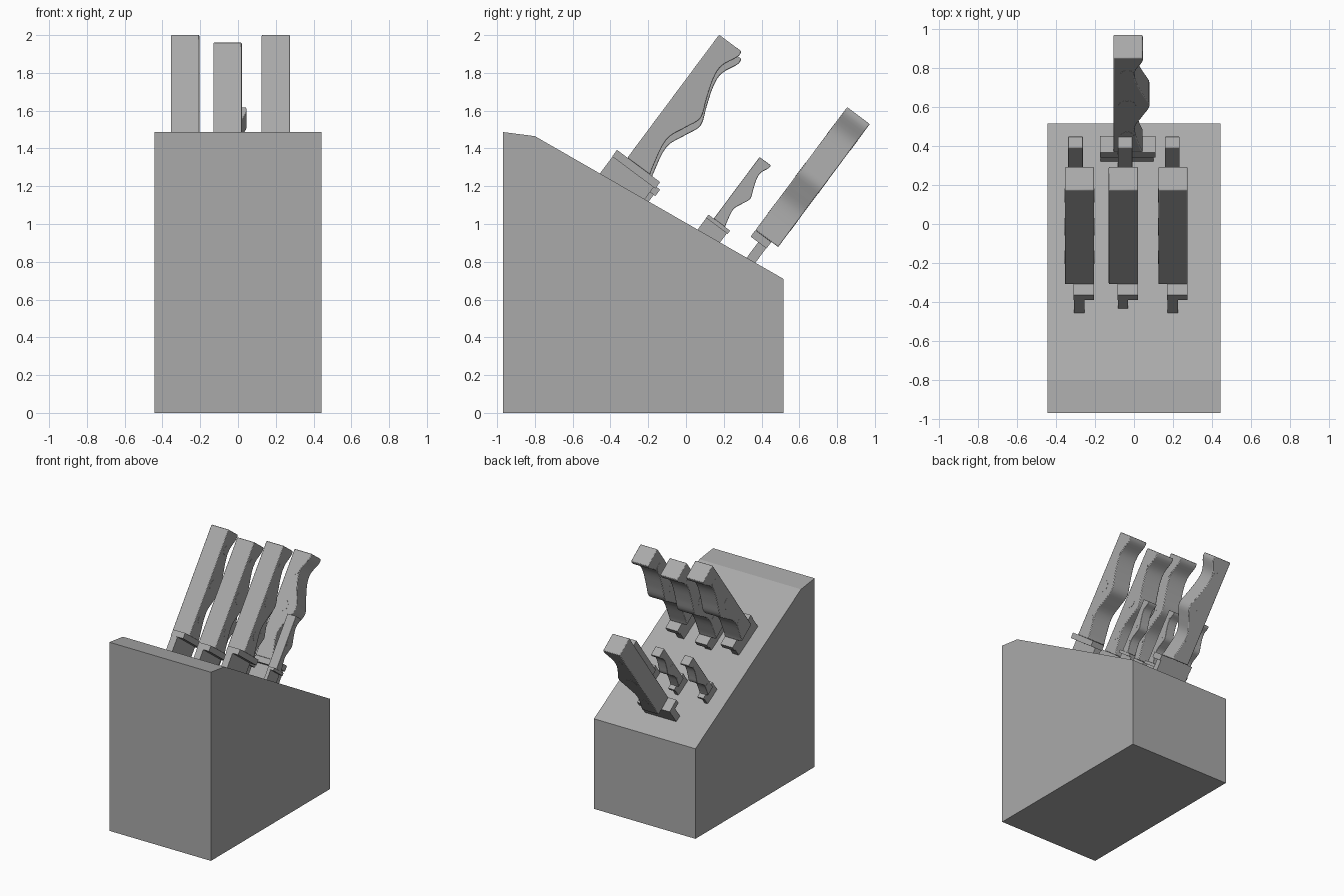
import bpy, bmesh, math
from mathutils import Matrix, Vector

cube = bpy.data.objects.get("Cube")
if cube:
    bpy.data.objects.remove(cube)

GREY = (0.4, 0.4, 0.4, 1)
mat = bpy.data.materials.new("plain grey")
mat.use_nodes = True
mat.diffuse_color = GREY
mat.node_tree.nodes["Principled BSDF"].inputs["Base Color"].default_value = GREY


def prism(name, profile, x0, x1):
    """Mesh made by extruding a (y, z) profile from x0 to x1."""
    bm = bmesh.new()
    face = bm.faces.new([bm.verts.new((x0, y, z)) for y, z in profile])
    side = bmesh.ops.extrude_face_region(bm, geom=[face])["geom"]
    bmesh.ops.translate(bm, vec=(x1 - x0, 0, 0),
                        verts=[v for v in side if isinstance(v, bmesh.types.BMVert)])
    bmesh.ops.recalc_face_normals(bm, faces=bm.faces)
    mesh = bpy.data.meshes.new(name)
    bm.to_mesh(mesh)
    bm.free()
    mesh.materials.append(mat)
    return mesh


def place(name, mesh, matrix=Matrix(), bevel=0, smooth=False):
    obj = bpy.data.objects.new(name, mesh)
    bpy.context.collection.objects.link(obj)
    obj.matrix_world = matrix
    if bevel:
        mod = obj.modifiers.new("soft edges", "BEVEL")
        mod.width, mod.segments = bevel, 2
        mod.limit_method, mod.angle_limit = "ANGLE", math.radians(50)
    if smooth:
        bpy.ops.object.select_all(action="DESELECT")
        obj.select_set(True)
        bpy.context.view_layer.objects.active = obj
        bpy.ops.object.shade_smooth_by_angle(angle=math.radians(35))
    return obj


def spline(pts, steps=4):
    """Smooth curve through the points."""
    pts = [Vector(p) for p in pts]
    ext = [pts[0]] + pts + [pts[-1]]
    out = []
    for a, b, c, d in zip(ext, ext[1:], ext[2:], ext[3:]):
        for i in range(steps):
            t = i / steps
            out.append(0.5 * (2 * b + (c - a) * t + (2 * a - 5 * b + 4 * c - d) * t * t
                              + (3 * b - a - 3 * c + d) * t ** 3))
    return out + [pts[-1]]


def box(y0, y1, z0, z1):
    return [(y0, z0), (y1, z0), (y1, z1), (y0, z1)]


def circle(y, z, r, n=20):
    return [(y + r * math.cos(i * math.tau / n), z + r * math.sin(i * math.tau / n))
            for i in range(n)]


# Block with a sloping top
place("block", prism("block", [(-0.97, 0), (0.515, 0), (0.515, 0.71),
                               (-0.8, 1.465), (-0.97, 1.487)], -0.443, 0.443))

# Knife parts: x is thickness, y runs from spine to grip, z runs along the handle
WIDTH = 0.15
grip = spline([(0.15, 0), (0.135, 0.05), (0.108, 0.2), (0.15, 0.31), (0.185, 0.4),
               (0.15, 0.5), (0.114, 0.61), (0.11, 0.69), (0.148, 0.775), (0.148, 0.812)])
handle = prism("handle", [(0, 0)] + [tuple(p) for p in grip] + [(0, 0.812)], 0, WIDTH)
collar = prism("collar", box(-0.069, 0.216, -0.043, 0), 0.045, WIDTH)
tang = prism("tang", box(-0.067, 0.205, -0.3, -0.043), 0.047, 0.1)
rivets = [prism("rivet", circle(0.07, z, r), -0.001, WIDTH + 0.001)
          for z, r in ((0.14, 0.035), (0.4, 0.045), (0.67, 0.035))]


def knife(name, origin, scale=1, turn=0):
    m = (Matrix.Translation(origin) @ Matrix.Rotation(math.radians(-36.7), 4, "X")
         @ Matrix.Rotation(turn, 4, "Z") @ Matrix.Scale(scale, 4))
    place(name + "_handle", handle, m, bevel=0.008, smooth=True)
    place(name + "_collar", collar, m)
    place(name + "_tang", tang, m)
    for i, r in enumerate(rivets):
        place(f"{name}_rivet_{i + 1}", r, m)


# Upper row of large knives, the middle one seated lower
for side, x, drop in (("right", -0.355, 0), ("middle", -0.13, 0.04), ("left", 0.125, 0)):
    knife("large_knife_" + side, (x, -0.31, 1.351 - drop))

# Row of small knives
for side, x in (("right", -0.338), ("middle", -0.083), ("left", 0.159)):
    knife("small_knife_" + side, (x, 0.147, 1.029), scale=0.5)

# Single knife at the low end, turned a quarter
knife("turned_knife", (-0.105, 0.488, 0.878), turn=-math.pi / 2)
